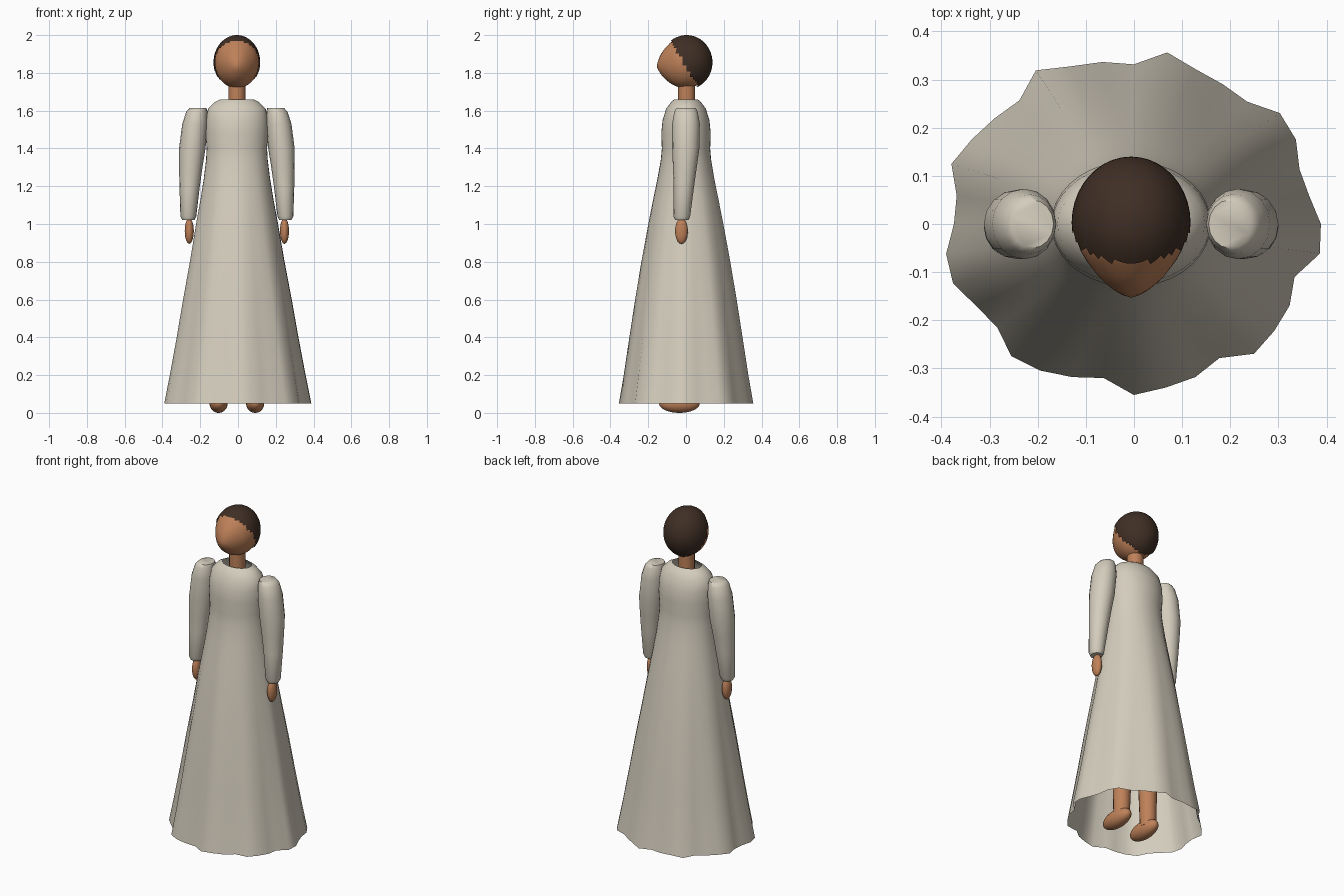
import bpy, bmesh
from math import sin, cos, tau, hypot

if "Cube" in bpy.data.objects:
    bpy.data.objects.remove(bpy.data.objects["Cube"])

MID = -0.006  # the body stands slightly off the hem's centre


def material(name, rgb):
    m = bpy.data.materials.new(name)
    m.use_nodes = True
    color = (*rgb, 1)
    m.diffuse_color = color
    m.node_tree.nodes["Principled BSDF"].inputs["Base Color"].default_value = color
    return m


CLOTH = material("cream cloth", (0.66, 0.61, 0.51))
SKIN = material("brown skin", (0.52, 0.22, 0.10))
HAIR = material("dark brown hair", (0.05, 0.028, 0.018))


def finish(name, bm, mat, angle=1.0):
    mesh = bpy.data.meshes.new(name)
    bm.to_mesh(mesh)
    bm.free()
    mesh.materials.append(mat)
    ob = bpy.data.objects.new(name, mesh)
    bpy.context.collection.objects.link(ob)
    bpy.ops.object.select_all(action='DESELECT')
    ob.select_set(True)
    bpy.context.view_layer.objects.active = ob
    bpy.ops.object.shade_smooth_by_angle(angle=angle)
    return ob


def loft(name, rings, sides, mat, capped=True, fold=lambda i, z: 1.0):
    """Skin rings of (z, x, y, radius x, radius y), listed from top to bottom."""
    bm = bmesh.new()
    loops = []
    for z, x, y, rx, ry in rings:
        loop = []
        for i in range(sides):
            a, k = tau * i / sides, fold(i, z)
            loop.append(bm.verts.new((x + rx * k * cos(a), y + ry * k * sin(a), z)))
        loops.append(loop)
    for up, low in zip(loops, loops[1:]):
        for i in range(sides):
            j = (i + 1) % sides
            bm.faces.new((up[i], low[i], low[j], up[j]))
    if capped:
        bm.faces.new(loops[0])
        bm.faces.new(loops[-1][::-1])
    return finish(name, bm, mat)


def ball(center, radii, segments=24, rings=16):
    bm = bmesh.new()
    bmesh.ops.create_uvsphere(bm, u_segments=segments, v_segments=rings, radius=1)
    for v in bm.verts:
        v.co = [c + r * p for c, r, p in zip(center, radii, v.co)]
    return bm


# Dress: one open shell, with irregular folds that deepen toward the hem
FOLDS = [5, 0, -1, 5, 7, -1, 0, 2, 8, -1, 2, 4, 10, 0, 2, 5, 9, 1,
         1, 7, 8, 2, 0, 7, 5, 1, -3, 6, 3, 1, -4, 5, 3, 1, -4, 6]
WAIST, HEM = 1.4, 0.05


def dress_fold(i, z):
    depth = max(0, (WAIST - z) / (WAIST - HEM))
    return 1 + depth * FOLDS[i] / 100


DRESS = [(1.66, .088, .062), (1.645, .118, .08), (1.61, .153, .105), (1.55, .164, .124),
         (1.48, .166, .131), (WAIST, .16, .128), (1.34, .163, .133), (1.24, .175, .15),
         (1.13, .192, .172), (1.0, .215, .196), (.8, .246, .23), (.6, .28, .26),
         (.4, .311, .287), (.2, .344, .313), (HEM, .37, .335)]
loft("dress", [(z, MID * min(1, z), 0, rx, ry) for z, rx, ry in DRESS],
     len(FOLDS), CLOTH, capped=False, fold=dress_fold)

# Sleeves, hands, legs and feet on both sides
SLEEVE = [(1.615, .205, 0, .044, .05), (1.595, .212, 0, .056, .062), (1.53, .222, 0, .067, .073),
          (1.4, .236, -.001, .07, .072), (1.3, .244, -.006, .062, .063), (1.2, .25, -.011, .054, .054),
          (1.04, .257, -.022, .042, .044), (1.02, .257, -.022, .032, .035)]
LEG = [(.85, .085, 0, .065, .065), (.45, .09, 0, .056, .056), (.05, .095, 0, .045, .045)]
for side, label in ((1, "left"), (-1, "right")):
    for part, rings, mat in (("sleeve", SLEEVE, CLOTH), ("leg", LEG, SKIN)):
        loft(f"{label}_{part}", [(z, MID + side * x, y, rx, ry) for z, x, y, rx, ry in rings], 16, mat)
    finish(f"{label}_hand", ball((MID + side * .252, -.024, .963), (.024, .034, .068)), SKIN)
    finish(f"{label}_foot", ball((MID + side * .097, -.035, .05), (.048, .108, .05)), SKIN)

# Neck
loft("neck", [(1.76, MID, .003, .045, .045), (1.58, MID, .003, .045, .045)], 20, SKIN)

# Head, with the face drawn out to a nose point
bm = ball((MID, 0, 1.857), (.117, .125, .138), 40, 28)
for v in bm.verts:
    if v.co.y < 0:
        reach = hypot((v.co.x - MID) / .09, (v.co.z - 1.83) / .12)
        v.co.y -= .032 * max(0, 1 - reach)
finish("head", bm, SKIN)

# Hair: a slightly larger shell cut along a line sloping from brow to nape
bm = ball((MID, .003, 1.856), (.1235, .137, .144), 40, 28)
face_side = [f for f in bm.faces
             if f.calc_center_median().y < -.085 + .6 * (1.975 - f.calc_center_median().z)]
bmesh.ops.delete(bm, geom=face_side, context='FACES')
finish("hair", bm, HAIR)
